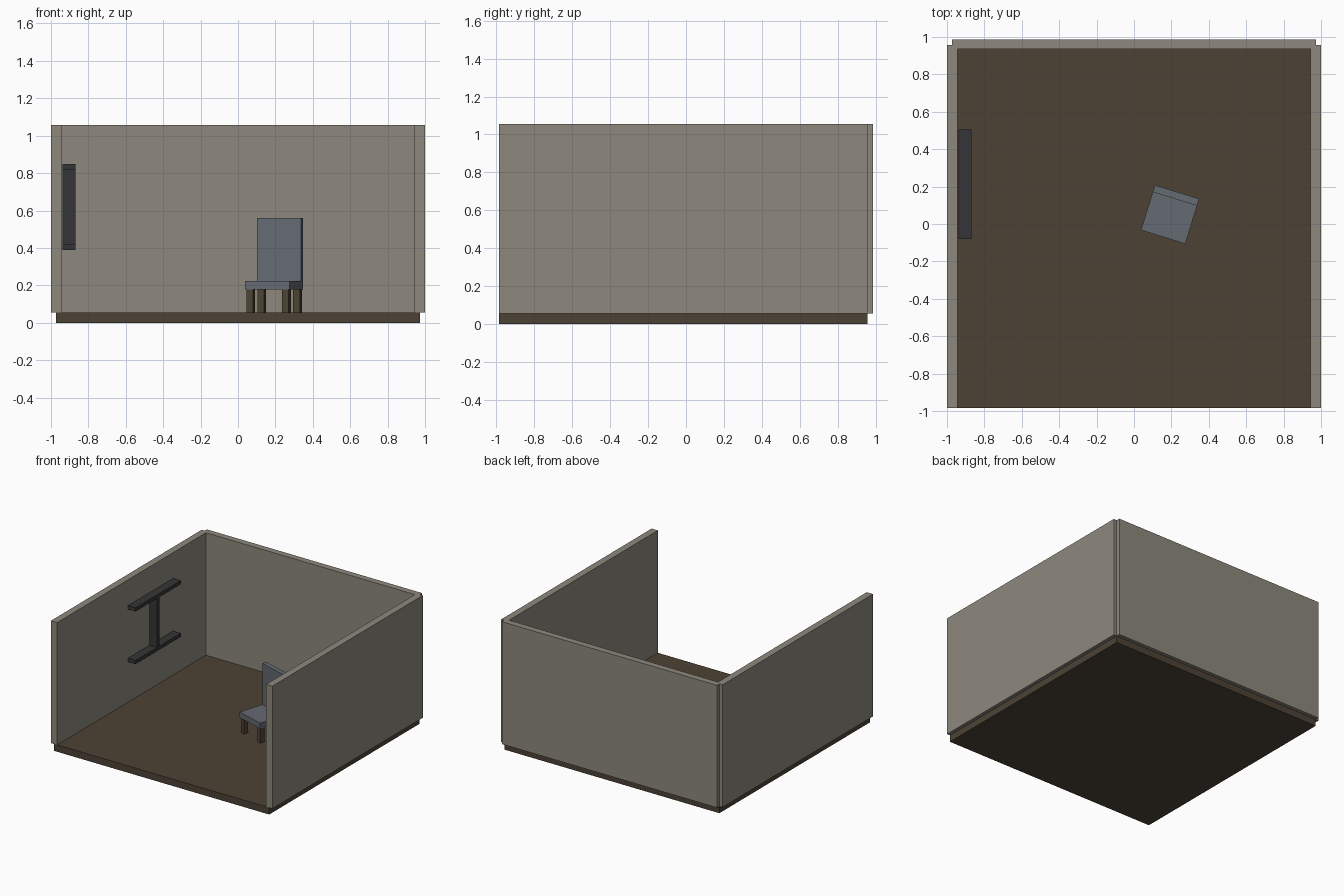
import bpy
import math
from mathutils import Matrix, Vector

if "Cube" in bpy.data.objects:
    bpy.data.objects.remove(bpy.data.objects["Cube"])


def material(name, rgb):
    m = bpy.data.materials.new(name)
    m.diffuse_color = (*rgb, 1.0)
    m.use_nodes = True
    m.node_tree.nodes["Principled BSDF"].inputs["Base Color"].default_value = m.diffuse_color
    return m


WALL = material("warm_grey_plaster", (0.27, 0.25, 0.205))
FLOOR = material("dark_brown_wood", (0.075, 0.055, 0.035))
SEAT = material("slate_blue_grey", (0.13, 0.145, 0.17))
METAL = material("charcoal_metal", (0.036, 0.036, 0.038))


def box(name, lo, hi, mat, frame=Matrix.Identity(4)):
    """Box between two corners, optionally placed in a local frame."""
    lo, hi = Vector(lo), Vector(hi)
    bpy.ops.mesh.primitive_cube_add(size=1)
    ob = bpy.context.object
    ob.name = name
    size = hi - lo
    ob.data.transform(Matrix.Translation((lo + hi) / 2) @ Matrix.Diagonal((*size, 1)))
    ob.matrix_world = frame
    ob.data.materials.append(mat)
    return ob


# Room shell
FZ, TOP = 0.056, 1.056
box("floor", (-0.972, -0.985, 0), (0.972, 0.957, FZ), FLOOR)
box("back_wall", (-0.972, 0.935, FZ), (0.972, 0.987, TOP), WALL)
box("left_wall", (-1, -0.985, FZ), (-0.944, 0.957, TOP), WALL)
box("right_wall", (0.944, -0.985, FZ), (1, 0.957, TOP), WALL)

# Wall rack: two rails joined by a post
RX0, RX1 = -0.938, -0.87
box("rack_lower_rail", (RX0, -0.08, 0.39), (RX1, 0.505, 0.42), METAL)
box("rack_upper_rail", (RX0, -0.08, 0.82), (RX1, 0.505, 0.85), METAL)
box("rack_post", (RX0, 0.197, 0.42), (RX1, 0.227, 0.82), METAL)

# Chair, turned slightly
chair = Matrix.Translation((0.193, 0.051, 0)) @ Matrix.Rotation(math.radians(-17.2), 4, 'Z')
H = 0.124
box("chair_seat", (-H, -H - 0.002, 0.178), (H, H + 0.002, 0.224), SEAT, chair)
box("chair_back", (-H, H - 0.037, 0.224), (H, H + 0.002, 0.56), SEAT, chair)
R = 0.0185
for sx, side in ((-1, "left"), (1, "right")):
    for sy, end in ((-1, "front"), (1, "rear")):
        cx, cy = sx * 0.1, sy * 0.1
        box(f"chair_leg_{end}_{side}", (cx - R, cy - R, FZ), (cx + R, cy + R, 0.178), FLOOR, chair)
